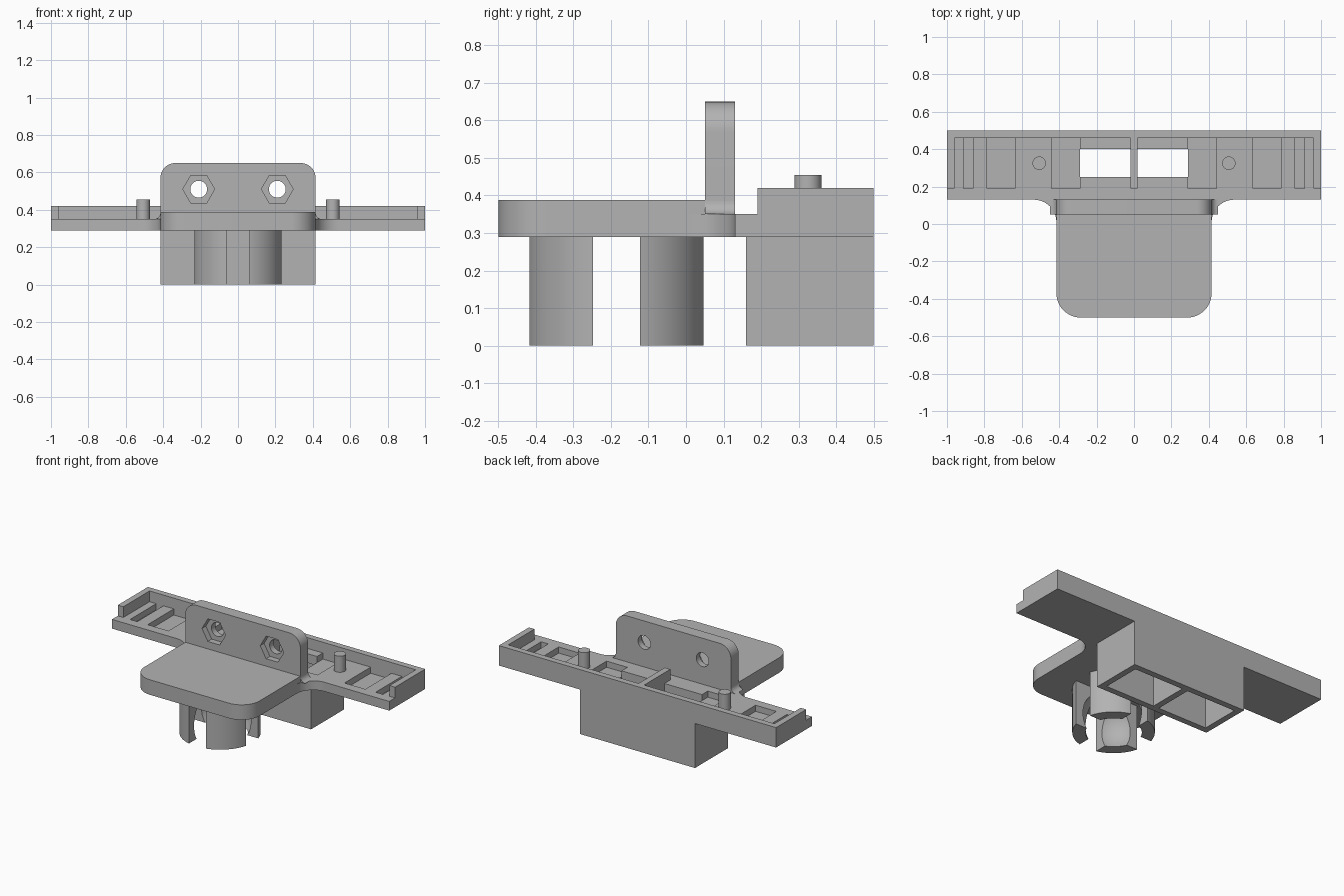
import bpy, bmesh
from math import pi, sin, cos

cube = bpy.data.objects.get("Cube")
if cube:
    bpy.data.objects.remove(cube, do_unlink=True)

gray = bpy.data.materials.new("plain gray")
gray.use_nodes = True
gray.diffuse_color = (0.45, 0.45, 0.45, 1)
gray.node_tree.nodes["Principled BSDF"].inputs["Base Color"].default_value = (0.45, 0.45, 0.45, 1)


def add_object(name, bm):
    bmesh.ops.recalc_face_normals(bm, faces=bm.faces)
    mesh = bpy.data.meshes.new(name)
    bm.to_mesh(mesh)
    bm.free()
    obj = bpy.data.objects.new(name, mesh)
    bpy.context.collection.objects.link(obj)
    mesh.materials.append(gray)
    return obj


def prism(name, points, low, high, axis="z"):
    """Extrude a 2D outline: (x, y) along z, or (x, z) along y."""
    place = (lambda a, b, h: (a, b, h)) if axis == "z" else (lambda a, b, h: (a, h, b))
    bm = bmesh.new()
    base = bm.faces.new([bm.verts.new(place(a, b, low)) for a, b in points])
    moved = bmesh.ops.extrude_face_region(bm, geom=[base])["geom"]
    bmesh.ops.translate(bm, verts=[v for v in moved if isinstance(v, bmesh.types.BMVert)],
                        vec=place(0, 0, high - low))
    return add_object(name, bm)


def box(name, x, y, z):
    return prism(name, [(x[0], y[0]), (x[1], y[0]), (x[1], y[1]), (x[0], y[1])], *z)


def arc(cx, cy, r, start, end, steps=12):
    angles = [start + (end - start) * i / steps for i in range(steps + 1)]
    return [(cx + r * cos(a), cy + r * sin(a)) for a in angles]


def ring(cx, cy, r, sides):
    return arc(cx, cy, r, 0, 2 * pi, sides)[:-1]


def cut(obj, cutters):
    bpy.context.view_layer.objects.active = obj
    for cutter in cutters:
        cutter.hide_render = True
        mod = obj.modifiers.new("cut", "BOOLEAN")
        mod.operation, mod.solver, mod.object = "DIFFERENCE", "EXACT", cutter
        bpy.ops.object.modifier_apply(modifier=mod.name)
        bpy.data.objects.remove(cutter, do_unlink=True)


def mirrored(x0, x1):
    return [(x0, x1), (-x1, -x0)]


WIDE = 0.415          # half width of the platform, tab and lower box
FLOOR, TOP = 0.35, 0.42
BASE = 0.29

# Base: long bar blending into the front platform
front_left = arc(-WIDE + 0.13, -0.37, 0.13, pi, 1.5 * pi)
front_right = arc(WIDE - 0.13, -0.37, 0.13, 1.5 * pi, 2 * pi)
outline = (front_left + front_right + arc(WIDE + 0.12, 0.01, 0.12, pi, pi / 2)
           + [(1, 0.13), (1, 0.5), (-1, 0.5)]
           + [(-1, 0.13)] + arc(-WIDE - 0.12, 0.01, 0.12, pi / 2, 0))
base = prism("base_bar", outline, BASE, FLOOR)
cutters = []
for inner, outer in ((0.29, 0.44), (0.635, 0.785), (0.86, 0.912)):
    for x in mirrored(inner, outer):
        cutters.append(box("recess", x, (0.19, 0.46), (0.31, 0.5)))
for x in mirrored(0.02, 0.29):
    cutters.append(box("opening", x, (0.25, 0.40), (0.2, 0.5)))
cut(base, cutters)

# Raised platform in front of the tab
prism("platform_top", front_left + front_right + [(WIDE, 0.05), (-WIDE, 0.05)], FLOOR, 0.388)

# Upright tab with hexagonal nut pockets and screw holes
r = 0.08
tab = prism("upright_tab", [(-WIDE, FLOOR), (WIDE, FLOOR)]
            + arc(WIDE - r, 0.65 - r, r, 0, pi / 2)
            + arc(-WIDE + r, 0.65 - r, r, pi / 2, pi), 0.05, 0.13, "y")
cutters = []
for x in (-0.21, 0.21):
    cutters.append(prism("nut_pocket", ring(x, 0.51, 0.085, 6), 0, 0.09, "y"))
    cutters.append(prism("screw_hole", ring(x, 0.51, 0.045, 32), 0, 0.2, "y"))
cut(tab, cutters)

# Small concave fillets at the foot of the tab, and locating pins
for side, label in ((1, "left"), (-1, "right")):
    curve = [(WIDE, FLOOR)] + arc(WIDE + 0.035, FLOOR + 0.035, 0.035, 1.5 * pi, pi, 8)
    prism(label + "_tab_fillet", [(side * x, z) for x, z in curve], 0.05, 0.13, "y")
    prism(label + "_pin", ring(side * 0.507, 0.325, 0.036, 32), FLOOR, 0.455)
    box(label + "_end_rim", sorted((side * 0.96, side)), (0.19, 0.46), (FLOOR, TOP))

# Back rim and middle divider
box("back_rim", (-1, 1), (0.46, 0.5), (FLOOR, TOP))
box("middle_divider", (-0.02, 0.02), (0.19, 0.46), (FLOOR, TOP))

# Lower box with two cells open at the bottom
lower = box("lower_box", (-WIDE, WIDE), (0.16, 0.5), (0, BASE))
cut(lower, [box("cell", x, (0.2, 0.46), (-0.1, 0.4)) for x in mirrored(0.02, 0.375)])

# Socket under the platform: four prongs around a ball-shaped cavity
CY = -0.185
socket = prism("socket_prongs", ring(0, CY, 0.24, 64), 0, BASE)
bm = bmesh.new()
bmesh.ops.create_uvsphere(bm, u_segments=48, v_segments=24, radius=0.19)
bmesh.ops.translate(bm, verts=bm.verts, vec=(0, CY, 0.095))
ball = add_object("ball_cavity", bm)
cut(socket, [ball,
             box("slot", (-0.0625, 0.0625), (-0.6, 0.3), (-0.1, 0.4)),
             box("slot", (-0.5, 0.5), (CY - 0.0625, CY + 0.0625), (-0.1, 0.4))])

# Smooth the curved walls, keep the edges sharp
bpy.ops.object.select_all(action="DESELECT")
for obj in bpy.context.scene.objects:
    if obj.type == "MESH":
        obj.select_set(True)
        bpy.context.view_layer.objects.active = obj
bpy.ops.object.shade_smooth_by_angle()
